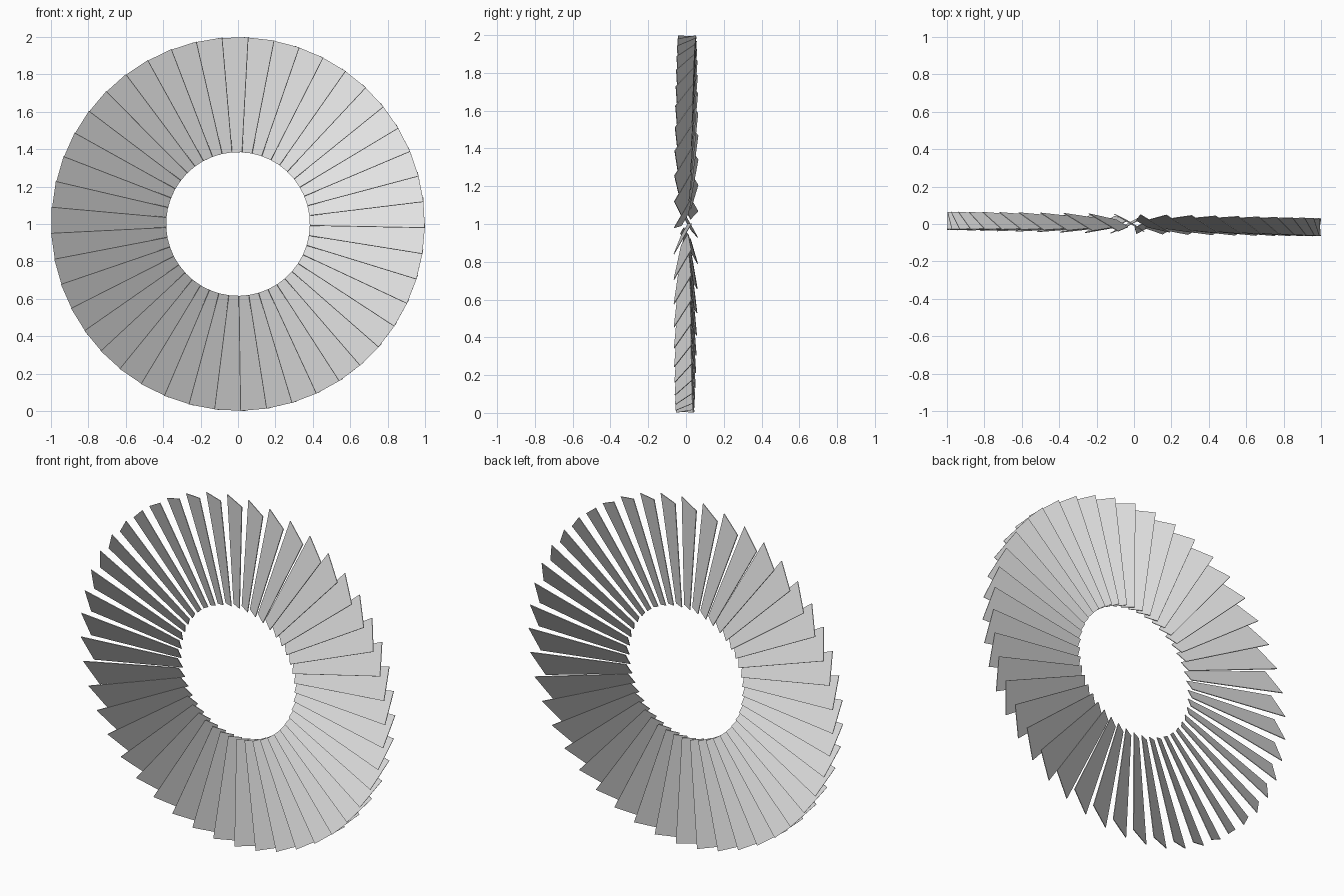
import bpy, bmesh, math
from mathutils import Matrix

cube = bpy.data.objects.get("Cube")
if cube:
    bpy.data.objects.remove(cube, do_unlink=True)

BLADES = 45
R_IN, R_OUT = 0.383, 0.996      # radial reach of a blade
WIDTH_IN, WIDTH_OUT = 0.074, 0.187
PITCH = math.radians(29.5)      # tilt about the blade's own length
THICK = 0.004
LEAD = math.radians(3.2)        # clockwise angle of the first leading edge

# One light grey for all blades
grey = bpy.data.materials.new("light_grey")
grey.use_nodes = True
colour = (0.76, 0.76, 0.76, 1)
grey.diffuse_color = colour
grey.node_tree.nodes["Principled BSDF"].inputs["Base Color"].default_value = colour


def blade_mesh():
    """Thin tapered plate pointing up, pitched about its length."""
    bm = bmesh.new()
    outline = [(-WIDTH_IN / 2, R_IN), (WIDTH_IN / 2, R_IN),
               (WIDTH_OUT / 2, R_OUT), (-WIDTH_OUT / 2, R_OUT)]
    face = bm.faces.new([bm.verts.new((x, -THICK / 2, z)) for x, z in outline])
    ext = bmesh.ops.extrude_face_region(bm, geom=[face])
    moved = [v for v in ext["geom"] if isinstance(v, bmesh.types.BMVert)]
    bmesh.ops.translate(bm, verts=moved, vec=(0, THICK, 0))
    bmesh.ops.recalc_face_normals(bm, faces=bm.faces)
    bmesh.ops.rotate(bm, verts=bm.verts, cent=(0, 0, 0),
                     matrix=Matrix.Rotation(-PITCH, 3, 'Z'))
    mesh = bpy.data.meshes.new("blade")
    bm.to_mesh(mesh)
    bm.free()
    mesh.materials.append(grey)
    return mesh


# Ring of blades sharing one mesh, leaning very slightly as a whole
mesh = blade_mesh()
lean = (Matrix.Translation((0, 0, 1)) @ Matrix.Rotation(-0.017, 4, 'Z')
        @ Matrix.Rotation(-0.0055, 4, 'X'))
half_span = math.atan(WIDTH_OUT * math.cos(PITCH) / 2 / R_OUT)
for i in range(BLADES):
    blade = bpy.data.objects.new(f"blade_{i + 1:02d}", mesh)
    bpy.context.collection.objects.link(blade)
    angle = LEAD - half_span + i * math.tau / BLADES
    blade.matrix_world = lean @ Matrix.Rotation(angle, 4, 'Y')
